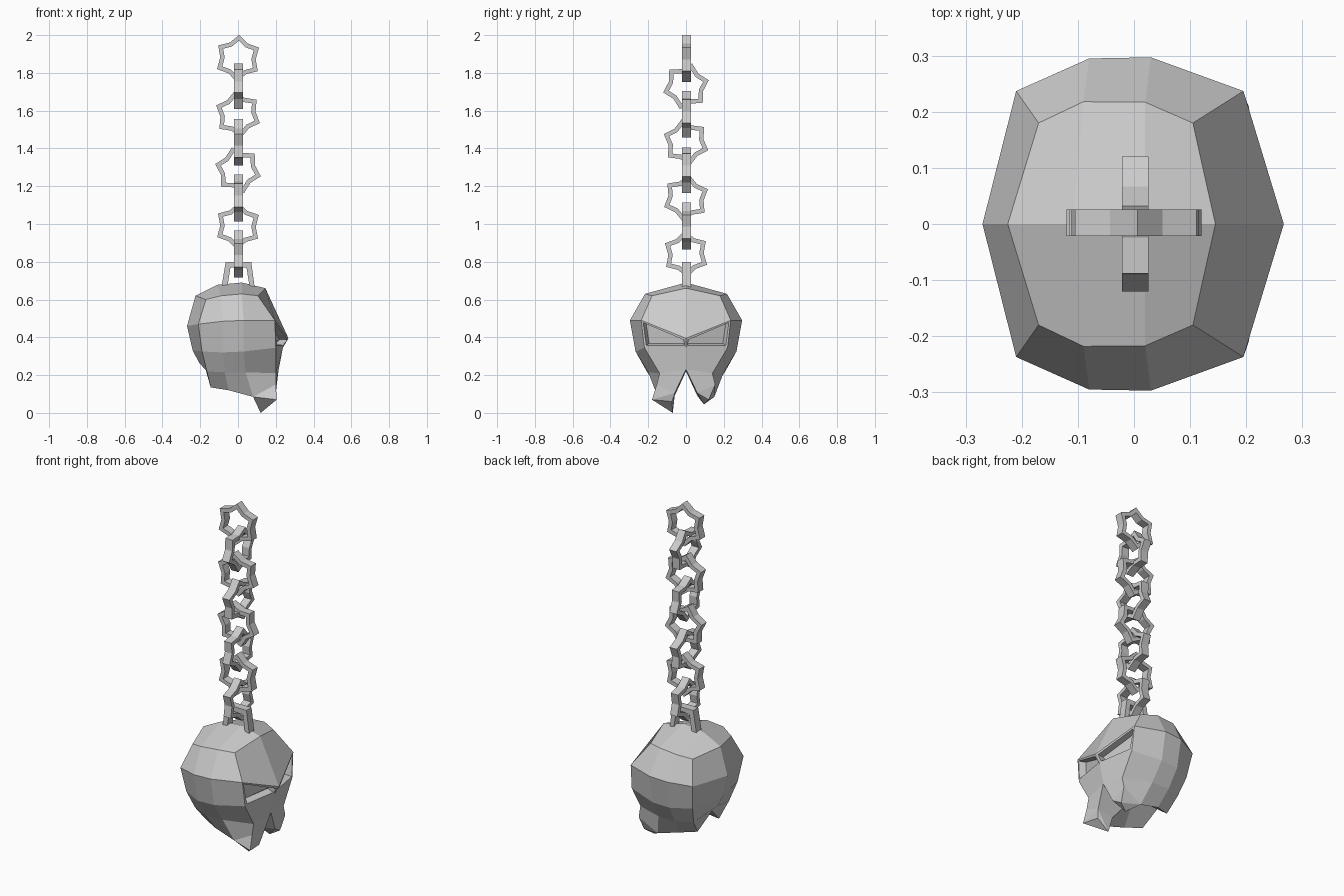
import bpy, bmesh
from math import sin, cos, radians, pi
from mathutils import Vector

if "Cube" in bpy.data.objects:
    bpy.data.objects.remove(bpy.data.objects["Cube"])


def finish(bm, name):
    bmesh.ops.recalc_face_normals(bm, faces=bm.faces)
    me = bpy.data.meshes.new(name)
    bm.to_mesh(me)
    bm.free()
    ob = bpy.data.objects.new(name, me)
    bpy.context.collection.objects.link(ob)
    return ob


def ring(name, outer, inner, z, across):
    """Flat ring from two matching outlines, in the xz plane or turned to yz."""
    bm = bmesh.new()
    loops = []
    for pts in (outer, inner):
        for d in (-0.021, 0.026):
            loops.append([bm.verts.new((d, u, v + z) if across else (u, d, v + z)) for u, v in pts])
    of, ob, inf, inb = loops
    n = len(outer)
    for i in range(n):
        j = (i + 1) % n
        for a, b in ((of, ob), (ob, inb), (inb, inf), (inf, of)):
            bm.faces.new((a[i], a[j], b[j], b[i]))
    return finish(bm, name)


# Chain of interlocked six-pointed links, alternating direction
phases = [27, 15, 38, 40, 45, 22, 28, 33]
for i, ph in enumerate(phases):
    pts = []
    for k in range(12):
        a = radians(ph) + k * pi / 6
        r = 0.125 if k % 2 == 0 else 0.094
        pts.append((r * cos(a), r * sin(a)))
    ring(f"chain_link_{i + 1}", pts, [(u * 0.75, v * 0.75) for u, v in pts],
         1.877 - 0.148 * i, i % 2 == 1)

# Shackle sunk into the top of the head
ring("head_shackle",
     [(-0.09, -0.04), (-0.065, 0.11), (0.07, 0.11), (0.09, -0.04)],
     [(-0.055, -0.015), (-0.04, 0.08), (0.045, 0.08), (0.06, -0.015)], 0.69, False)

# Head: rows run from the front centre round the side to the back centre
rows = [
    [(.145, 0, .66), (.105, .18, .62), (.02, .217, .63), (-.09, .218, .62), (-.17, .18, .60), (-.225, 0, .62)],
    [(.267, 0, .395), (.195, .237, .49), (.03, .297, .49), (-.08, .295, .485), (-.21, .237, .47), (-.27, 0, .46)],
    [(.238, 0, .345), (.20, .22, .345), (.03, .267, .325), (-.08, .263, .32), (-.19, .21, .325), (-.24, 0, .33)],
    [(.215, 0, .23), (.20, .14, .21), (.04, .20, .215), (-.07, .205, .215), (-.165, .165, .22), (-.205, 0, .265)],
]
jaw = [(.20, .155, .15), (.08, .15, .085), (-.05, .14, .12), (-.145, .10, .135), (-.17, 0, .225)]
fang_in, fang_back = (.20, .06, .105), (.10, .06, .09)
palate = (.0, 0, .22)
crown = [(.02, 0, .69), (-.11, 0, .678)]

bm = bmesh.new()
cache = {}


def vert(p, s):
    q = (round(p[0], 4), round(p[1] * s, 4) + 0.0, round(p[2], 4))
    if q not in cache:
        cache[q] = bm.verts.new(q)
    return cache[q]


eyes = []
for s in (1, -1):
    def face(*ps):
        return bm.faces.new([vert(p, s) for p in ps])
    # Crown
    t = rows[0]
    face(t[0], t[1], t[2], crown[0])
    face(crown[0], t[2], t[3], crown[1])
    face(crown[1], t[3], t[4], t[5])
    # Sides
    for r in range(3):
        for c in range(5):
            f = face(rows[r][c], rows[r + 1][c], rows[r + 1][c + 1], rows[r][c + 1])
            if r == 1 and c == 0:
                eyes.append(f)
    # Lower jaw and underside
    w = rows[3]
    face(w[0], w[1], jaw[0], fang_in)
    for c in range(4):
        face(w[c + 1], w[c + 2], jaw[c + 1], jaw[c])
    face(w[0], fang_in, fang_back, palate)
    face(fang_in, jaw[0], jaw[1], fang_back)
    face(palate, fang_back, jaw[1], jaw[2])
    face(palate, jaw[2], jaw[3], jaw[4])

# Sunken eye sockets
bmesh.ops.recalc_face_normals(bm, faces=bm.faces)
bmesh.ops.inset_individual(bm, faces=eyes, thickness=0.016)
bmesh.ops.inset_individual(bm, faces=eyes, thickness=0.008, depth=-0.04)
finish(bm, "head")

# Fangs, one longer than the other
for name, s, tips in (("left_fang", -1, [(.205, .18, .07), (.12, .07, 0), (.19, .075, .06)]),
                      ("right_fang", 1, [(.19, .12, .07), (.14, .095, .045)])):
    bm = bmesh.new()
    for x, y, z in [jaw[0], jaw[1], fang_in, fang_back] + tips:
        bm.verts.new((x, y * s, z))
    bmesh.ops.convex_hull(bm, input=bm.verts)
    finish(bm, name)
